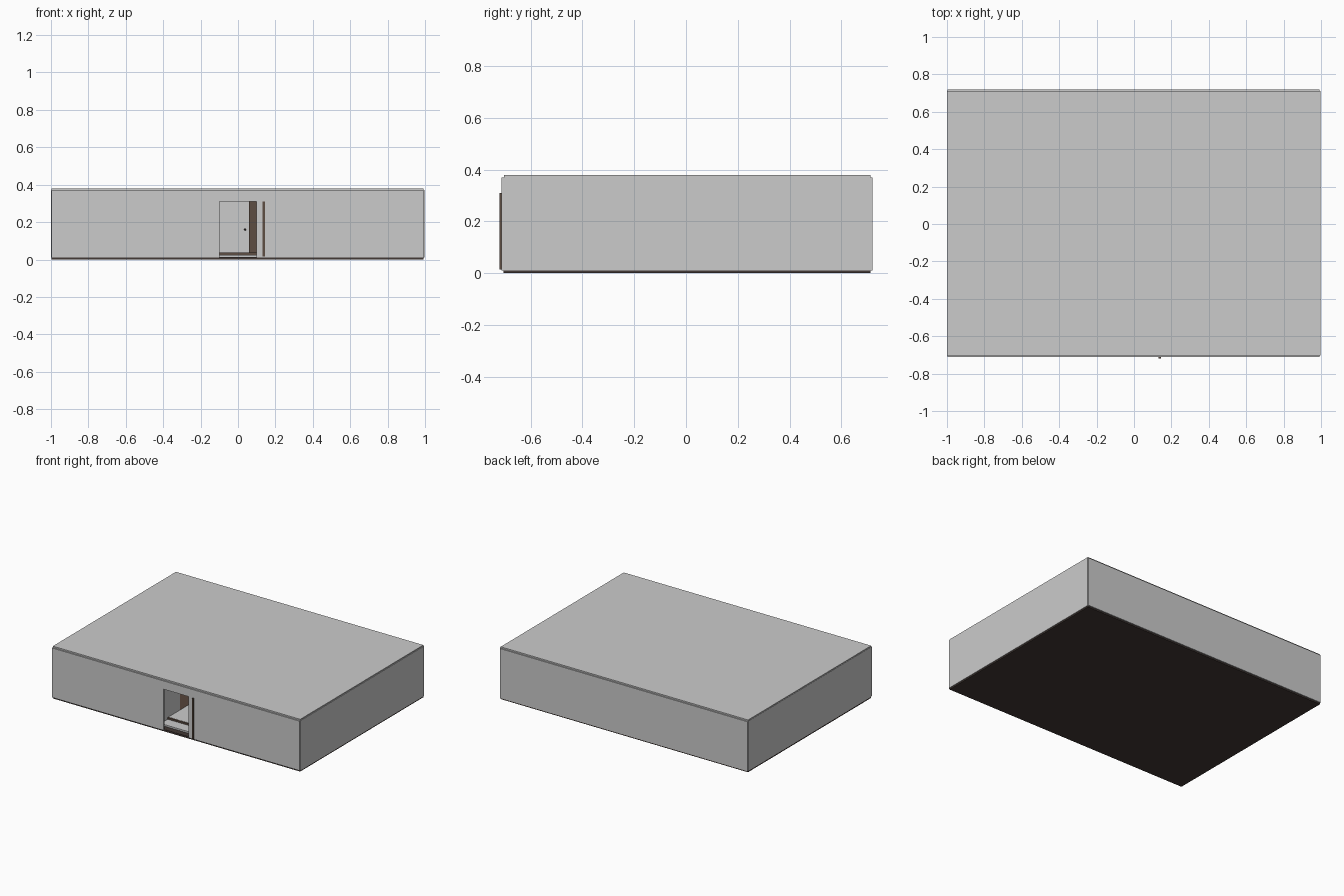
import bpy

if "Cube" in bpy.data.objects:
    bpy.data.objects.remove(bpy.data.objects["Cube"])


def material(name, rgb):
    m = bpy.data.materials.new(name)
    m.diffuse_color = (*rgb, 1)
    m.use_nodes = True
    m.node_tree.nodes["Principled BSDF"].inputs["Base Color"].default_value = m.diffuse_color
    return m


DARK = material("dark_wood", (0.055, 0.04, 0.035))
BROWN = material("brown_wood", (0.11, 0.075, 0.055))
TAN = material("tan_wood", (0.32, 0.2, 0.14))


def box(name, x0, x1, y0, y1, z0, z1, mat=None):
    bpy.ops.mesh.primitive_cube_add(
        size=1, location=((x0 + x1) / 2, (y0 + y1) / 2, (z0 + z1) / 2))
    o = bpy.context.object
    o.name = name
    o.scale = (x1 - x0, y1 - y0, z1 - z0)
    bpy.ops.object.transform_apply(location=False, rotation=False, scale=True)
    if mat:
        o.data.materials.append(mat)
    return o


L, R, F, B = -0.998, 0.993, -0.703, 0.712   # room limits
T = 0.008                                   # panel thickness

# Shell: floor, roof, side walls, back wall
box("floor", L, R, F, B, 0.003, 0.013, DARK)
box("roof", L, R, F, B, 0.37, 0.38)
box("left_wall", -1.0, L + T, F, B, 0.01, 0.372)
box("right_wall", R - T, 1.0 - 0.003, F, B, 0.01, 0.372)
box("back_wall", L, R, B, 0.72, 0.01, 0.37)

# Front wall, in pieces around the doorway
box("front_wall_left", L, -0.10, -0.712, F, 0.01, 0.37)
box("front_wall_right", 0.10, R, -0.712, F, 0.01, 0.37)
box("front_wall_lintel", -0.10, 0.10, -0.712, F, 0.31, 0.37)
box("base_trim", L, R, F - 0.001, B + 0.001, 0.0, 0.011, DARK)

# Door edge standing out from the front wall
box("door_edge", 0.132, 0.145, -0.72, -0.70, 0.015, 0.31, BROWN)

# Entrance hall
box("hall_step_low", -0.16, 0.16, -0.66, -0.57, 0.013, 0.025)
box("hall_step_riser", -0.16, 0.16, -0.58, -0.57, 0.013, 0.037, BROWN)
box("hall_floor", -0.16, 0.16, -0.57, B, 0.013, 0.038)
box("hall_left_wall", -0.17, -0.16, F, -0.44, 0.013, 0.37)
box("hall_left_panel", -0.17, -0.16, -0.44, 0.2, 0.013, 0.37, TAN)
box("hall_right_wall", 0.16, 0.17, F, 0.2, 0.013, 0.37)
box("inner_door", -0.16, 0.06, 0.19, 0.20, 0.038, 0.37)
box("inner_door_post", 0.06, 0.16, 0.18, 0.20, 0.03, 0.37, BROWN)

# Knob on the inner door
bpy.ops.mesh.primitive_uv_sphere_add(segments=12, ring_count=8, radius=0.005,
                                     location=(0.038, 0.186, 0.16))
knob = bpy.context.object
knob.name = "door_knob"
knob.data.materials.append(DARK)
